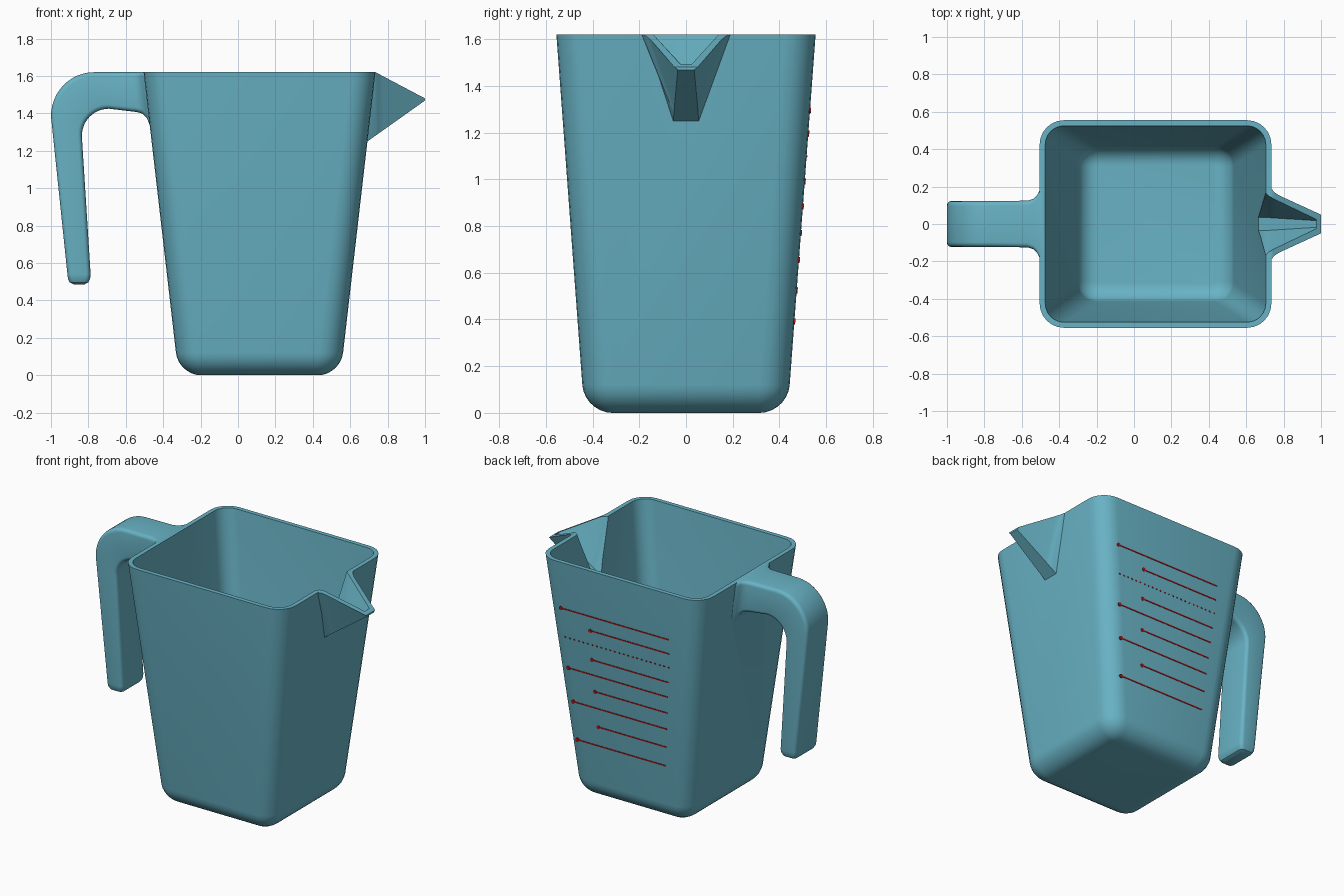
import bpy, bmesh, math
from mathutils import Matrix, Vector

if "Cube" in bpy.data.objects:
    bpy.data.objects.remove(bpy.data.objects["Cube"])


def material(name, rgb):
    m = bpy.data.materials.new(name)
    m.diffuse_color = (*rgb, 1)
    m.use_nodes = True
    m.node_tree.nodes["Principled BSDF"].inputs["Base Color"].default_value = m.diffuse_color
    return m


def to_object(name, bm, mat):
    bmesh.ops.recalc_face_normals(bm, faces=bm.faces)
    me = bpy.data.meshes.new(name)
    bm.to_mesh(me)
    bm.free()
    me.materials.append(mat)
    ob = bpy.data.objects.new(name, me)
    bpy.context.collection.objects.link(ob)
    return ob


def loft(name, rings, mat):
    """Closed skin through equal-length rings of points, capped at both ends."""
    bm = bmesh.new()
    vs = [[bm.verts.new(p) for p in r] for r in rings]
    n = len(vs[0])
    for a, b in zip(vs, vs[1:]):
        for i in range(n):
            j = (i + 1) % n
            bm.faces.new((a[i], a[j], b[j], b[i]))
    bm.faces.new(vs[0])
    bm.faces.new(vs[-1])
    return to_object(name, bm, mat)


def rounded_rect(hx, hy, r, n=6):
    """Rounded rectangle outline around the origin."""
    pts = []
    for k, (sx, sy) in enumerate(((1, 1), (-1, 1), (-1, -1), (1, -1))):
        for i in range(n + 1):
            t = math.pi / 2 * (k + i / n)
            pts.append((sx * (hx - r) + r * math.cos(t),
                        sy * (hy - r) + r * math.sin(t)))
    return pts


def boolean(ob, other, op):
    mod = ob.modifiers.new(op, 'BOOLEAN')
    mod.operation, mod.solver, mod.object = op, 'EXACT', other
    bpy.context.view_layer.objects.active = ob
    bpy.ops.object.modifier_apply(modifier=mod.name)
    bpy.data.objects.remove(other)


teal = material("teal", (0.14, 0.45, 0.56))
red = material("red", (0.45, 0.01, 0.01))
TOP, SX, SY = 1.62, 0.1152, 0.074      # rim height and wall slopes


# Tapered box with filleted floor, used for both outside and cavity
def tapered_box(name, inset, floor, fillet, corner, top):
    def ring(z, extra):
        hx = 0.433 + SX * z - inset - extra
        hy = 0.435 + SY * z - inset - extra
        r = max(corner - extra, 0.01)
        return [(0.115 + x, y, z) for x, y in rounded_rect(hx, hy, r)]
    rings = []
    for i in range(8):
        t = math.pi / 2 * (1 - i / 7)
        rings.append(ring(floor + fillet * (1 - math.sin(t)),
                          fillet * (1 - math.cos(t))))
    rings.append(ring(top, 0))
    return loft(name, rings, teal)


jug = tapered_box("measuring_jug", 0, 0, 0.12, 0.13, TOP)
cavity = tapered_box("cavity_cutter", 0.03, 0.03, 0.09, 0.10, TOP + 0.1)


# Spout: outer wedge and matching channel
def spout_top(x):
    return TOP - max(0, x - 0.735) * 0.14 / 0.265


outer = []
for x, wt, wb in ((0.69, 0.19, 0.055), (0.735, 0.19, 0.052), (0.75, 0.17, 0.051),
                  (0.775, 0.153, 0.05), (1.0, 0.05, 0.035)):
    zt, zb = spout_top(x), 1.25 + (x - 0.692) * 0.71
    outer.append([(x, -wt, zt), (x, -wb, zb), (x, wb, zb), (x, wt, zt)])
spout = loft("spout", outer, teal)

inner = []
for x, wt, wb in ((0.6, 0.17, 0.035), (0.70, 0.17, 0.035), (0.72, 0.15, 0.034),
                  (0.75, 0.133, 0.032), (0.975, 0.025, 0.018)):
    zt, zb = spout_top(x), 1.30 + (x - 0.70) * 0.684
    inner.append([(x, -wt, 1.75), (x, -wt, zt), (x, -wb, zb),
                  (x, wb, zb), (x, wt, zt), (x, wt, 1.75)])
channel = loft("spout_channel_cutter", inner, teal)

# Handle: stations of outer point, inner point and half width
stations = [((-0.485, TOP), (-0.462, 1.33), 0.20), ((-0.505, TOP), (-0.475, 1.345), 0.185),
            ((-0.52, TOP), (-0.487, 1.375), 0.155), ((-0.54, TOP), (-0.51, 1.398), 0.135),
            ((-0.57, TOP), (-0.54, 1.407), 0.125)]
for i in range(13):
    t = math.pi / 2 * i / 12
    s, c = math.sin(t), math.cos(t)
    stations.append(((-0.77 - 0.23 * s, 1.385 + 0.235 * c),
                     (-0.69 - 0.145 * s, 1.28 + 0.145 * c), 0.122))
stations += [((-0.912, 0.54), (-0.788, 0.54), 0.122),
             ((-0.909, 0.515), (-0.791, 0.515), 0.119),
             ((-0.899, 0.496), (-0.801, 0.496), 0.11),
             ((-0.88, 0.486), (-0.82, 0.486), 0.092)]
rings = []
for o, i, hw in stations:
    o, i = Vector((o[0], 0, o[1])), Vector((i[0], 0, i[1]))
    mid, half = (o + i) / 2, (o - i) / 2
    rings.append([mid + half.normalized() * a + Vector((0, b, 0))
                  for a, b in rounded_rect(half.length, hw, 0.025, 4)])
handle = loft("handle", rings, teal)

# Join the outside, then hollow it
boolean(jug, handle, 'UNION')
boolean(jug, spout, 'UNION')
boolean(jug, cavity, 'DIFFERENCE')
boolean(jug, channel, 'DIFFERENCE')
bpy.ops.object.select_all(action='DESELECT')
jug.select_set(True)
bpy.context.view_layer.objects.active = jug
bpy.ops.object.shade_smooth_by_angle(angle=math.radians(32))

# Red measuring lines on the back wall
bm = bmesh.new()
tilt = Matrix.Rotation(-math.atan(SY), 4, 'X')


def on_wall(x, z):
    return Matrix.Translation((x, 0.435 + SY * z, z)) @ tilt


def bar(x0, x1, z):
    bmesh.ops.create_cube(bm, size=1, matrix=on_wall((x0 + x1) / 2, z)
                          @ Matrix.Diagonal((x1 - x0, 0.006, 0.008, 1)))


def dot(x, z, r):
    bmesh.ops.create_cone(bm, cap_ends=True, segments=12, radius1=r, radius2=r, depth=0.008,
                          matrix=on_wall(x, z) @ Matrix.Rotation(math.pi / 2, 4, 'X'))


for x0, x1, z in ((-0.245, 0.573, 1.295), (-0.215, 0.538, 0.884), (-0.195, 0.513, 0.654),
                  (-0.175, 0.496, 0.391), (-0.24, 0.358, 1.195), (-0.225, 0.353, 0.99),
                  (-0.205, 0.343, 0.77), (-0.185, 0.33, 0.525)):
    bar(x0, x1, z)
    dot(x1, z, 0.013)
for i in range(24):                    # dotted line
    x = -0.23 + 0.78 * i / 23
    bar(x - 0.005, x + 0.005, 1.097)
to_object("measuring_lines", bm, red)
